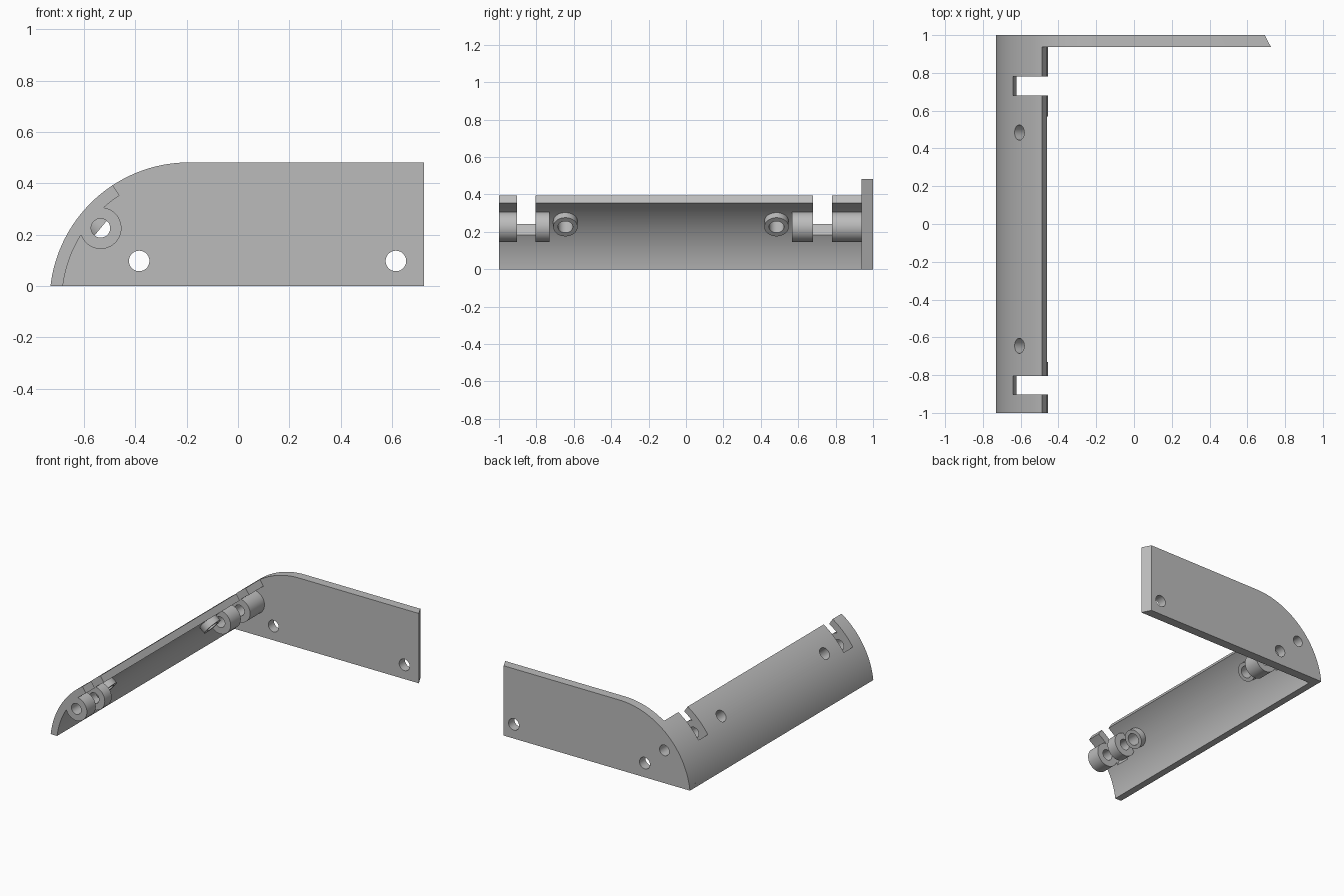
import bpy, bmesh, math
from mathutils import Vector

old = bpy.data.objects.get("Cube")
if old:
    bpy.data.objects.remove(old, do_unlink=True)

# Shared dimensions (x, z plane)
ARC_X, ARC_Z = -0.19, -0.062
R_OUT, R_IN = 0.544, 0.496
PIN = Vector((-0.535, 0, 0.226))
PLATE_Y = 0.937
radial = Vector((ARC_X - PIN.x, 0, ARC_Z - PIN.z)).normalized()

grey = bpy.data.materials.new("plain_grey")
grey.use_nodes = True
colour = (0.5, 0.5, 0.5, 1)
grey.diffuse_color = colour
bsdf = next(n for n in grey.node_tree.nodes if n.type == 'BSDF_PRINCIPLED')
bsdf.inputs["Base Color"].default_value = colour


def prism(name, points, y0, y1):
    """Extrude an x, z outline from y0 to y1."""
    bm = bmesh.new()
    face = bm.faces.new([bm.verts.new((x, y0, z)) for x, z in points])
    ext = bmesh.ops.extrude_face_region(bm, geom=[face])
    moved = [v for v in ext["geom"] if isinstance(v, bmesh.types.BMVert)]
    bmesh.ops.translate(bm, verts=moved, vec=(0, y1 - y0, 0))
    bmesh.ops.recalc_face_normals(bm, faces=bm.faces)
    mesh = bpy.data.meshes.new(name)
    bm.to_mesh(mesh)
    bm.free()
    mesh.materials.append(grey)
    obj = bpy.data.objects.new(name, mesh)
    bpy.context.collection.objects.link(obj)
    return obj


def arc(cx, cz, r, a0, a1, n):
    return [(cx + r * math.cos(a0 + (a1 - a0) * i / n),
             cz + r * math.sin(a0 + (a1 - a0) * i / n)) for i in range(n + 1)]


def rod(name, x, z, r, y0, y1):
    return prism(name, arc(x, z, r, 0, math.tau, 48)[:-1], y0, y1)


def radial_rod(name, y, r, start, end):
    """Rod pointing at the arc centre, between two offsets from the pin."""
    obj = rod(name, 0, 0, r, start, end)
    turn = Vector((0, 1, 0)).rotation_difference(radial).to_matrix().to_4x4()
    obj.data.transform(turn)
    obj.location = (PIN.x, y, PIN.z)
    return obj


def boolean(target, tool, operation):
    tool.hide_render = True
    mod = target.modifiers.new(operation.lower(), 'BOOLEAN')
    mod.operation, mod.solver, mod.object = operation, 'EXACT', tool
    bpy.context.view_layer.update()
    bpy.ops.object.select_all(action='DESELECT')
    bpy.context.view_layer.objects.active = target
    target.select_set(True)
    bpy.ops.object.modifier_apply(modifier=mod.name)
    bpy.data.objects.remove(tool, do_unlink=True)


def finish(obj):
    bpy.ops.object.select_all(action='DESELECT')
    bpy.context.view_layer.objects.active = obj
    obj.select_set(True)
    bpy.ops.object.shade_smooth_by_angle(angle=math.radians(30))


def floor_angle(r):
    return math.pi + math.asin(ARC_Z / r)


# Curved flap, from the ground up to its radial top edge
top_angle = math.radians(123.2)
outline = (arc(ARC_X, ARC_Z, R_OUT, floor_angle(R_OUT), top_angle, 32)
           + arc(ARC_X, ARC_Z, R_IN, top_angle, floor_angle(R_IN), 32))
# The ground lies above the arc centre, so the start angle is below pi
flap = prism("curved_flap", outline, -1, PLATE_Y)

# Hinge slots
slot_outline = [(-0.645, 0.25), (-0.615, 0.165), (-0.6, 0.12),
                (-0.4, 0.12), (-0.4, 0.5), (-0.66, 0.5), (-0.66, 0.3)]
for y0, y1 in ((-0.903, -0.805), (0.679, 0.78)):
    boolean(flap, prism("slot_cutter", slot_outline, y0, y1), 'DIFFERENCE')

# Hinge barrels
for y0, y1 in ((-1, -0.903), (-0.805, -0.73), (0.568, 0.679), (0.78, PLATE_Y)):
    barrel = rod("hinge_barrel", PIN.x, PIN.z, 0.081, y0, y1)
    bore = rod("bore_cutter", PIN.x, PIN.z, 0.037, y0 - 0.02, y1 + 0.02)
    boolean(barrel, bore, 'DIFFERENCE')
    boolean(flap, barrel, 'UNION')

# Screw bosses with holes through the flap
for y in (-0.645, 0.484):
    boolean(flap, radial_rod("screw_boss", y, 0.065, -0.07, 0), 'UNION')
    boolean(flap, radial_rod("screw_hole_cutter", y, 0.04, -0.2, 0.1), 'DIFFERENCE')
finish(flap)

# End plate with rounded shoulder and slanted far edge
plate_outline = (arc(ARC_X, ARC_Z, R_OUT, floor_angle(R_OUT), math.pi / 2, 48)
                 + [(0.725, ARC_Z + R_OUT), (0.725, 0)])
plate = prism("end_plate", plate_outline, PLATE_Y, 1)
for v in plate.data.vertices:
    if v.co.x > 0.7 and v.co.y > 0.99:
        v.co.x = 0.692
for x, z, r in ((-0.385, 0.098, 0.04), (0.615, 0.098, 0.04), (PIN.x, PIN.z, 0.037)):
    boolean(plate, rod("plate_hole_cutter", x, z, r, 0.9, 1.05), 'DIFFERENCE')
finish(plate)
